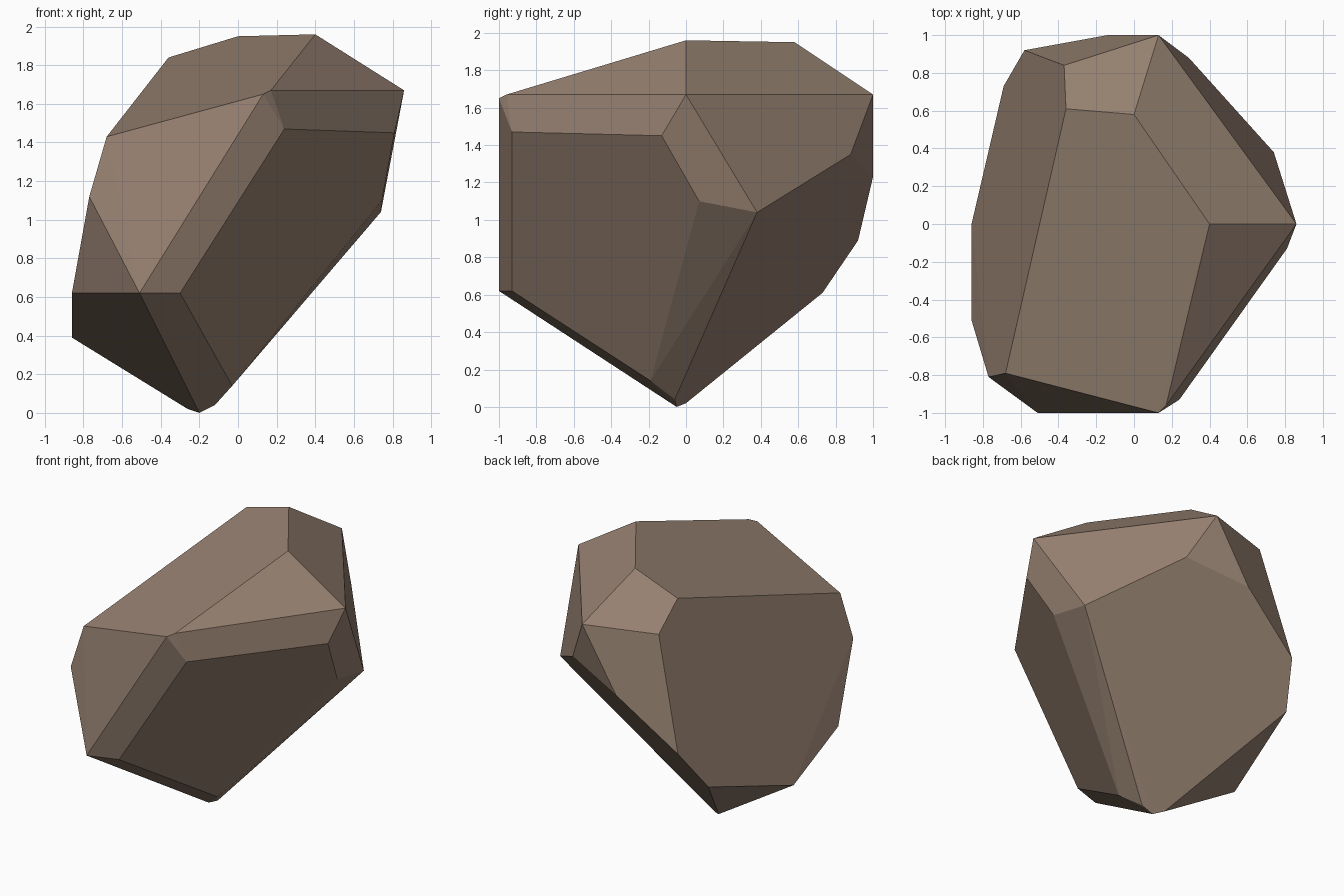
import bpy
import bmesh
from math import radians

# Remove only the default object
default = bpy.data.objects.get("Cube")
if default:
    bpy.data.objects.remove(default, do_unlink=True)


def make_material(name, colour):
    material = bpy.data.materials.new(name)
    material.use_nodes = True
    material.diffuse_color = colour
    material.node_tree.nodes["Principled BSDF"].inputs["Base Color"].default_value = colour
    return material


def make_faceted_stone(name, corners, material):
    """Wrap flat facets around the corner points and merge coplanar triangles."""
    bm = bmesh.new()
    for corner in corners:
        bm.verts.new(corner)
    result = bmesh.ops.convex_hull(bm, input=list(bm.verts))
    unused = {g for g in result["geom_interior"] + result["geom_unused"]
              if isinstance(g, bmesh.types.BMVert)}
    bmesh.ops.delete(bm, geom=list(unused), context="VERTS")
    bmesh.ops.dissolve_limit(bm, angle_limit=radians(2.5),
                             verts=list(bm.verts), edges=list(bm.edges))
    bmesh.ops.recalc_face_normals(bm, faces=list(bm.faces))
    for face in bm.faces:
        face.smooth = False
    mesh = bpy.data.meshes.new(name)
    bm.to_mesh(mesh)
    bm.free()
    mesh.materials.append(material)
    stone = bpy.data.objects.new(name, mesh)
    bpy.context.collection.objects.link(stone)
    return stone


# Crown: sloping top facet and the rim around it
crown = [(.40, 0, 1.96), (0, .58, 1.95), (-.36, .61, 1.84),
         (-.37, .84, 1.67), (.13, 1, 1.67), (.86, 0, 1.67),
         (.17, -.96, 1.67), (.13, -1, 1.65), (-.68, -.79, 1.43)]

# Girdle: corners of the steep side facets
girdle = [(.24, -.93, 1.47), (.81, -.13, 1.45), (.745, .07, 1.10),
          (.74, .38, 1.04), (.29, .88, 1.35), (-.14, 1, 1.23),
          (-.58, .92, .89), (-.77, -.81, 1.12)]

# Foot: undercut facets narrowing to a blunt point
foot = [(-.69, .73, .61), (-.86, 0, .39), (-.86, -.51, .62),
        (-.51, -1, .62), (-.30, -.93, .62), (-.03, -.19, .14),
        (-.12, -.06, .04), (-.20, -.05, 0), (-.26, 0, .02)]

brown = make_material("brown_stone", (.30, .215, .162, 1))
make_faceted_stone("rock", crown + girdle + foot, brown)
